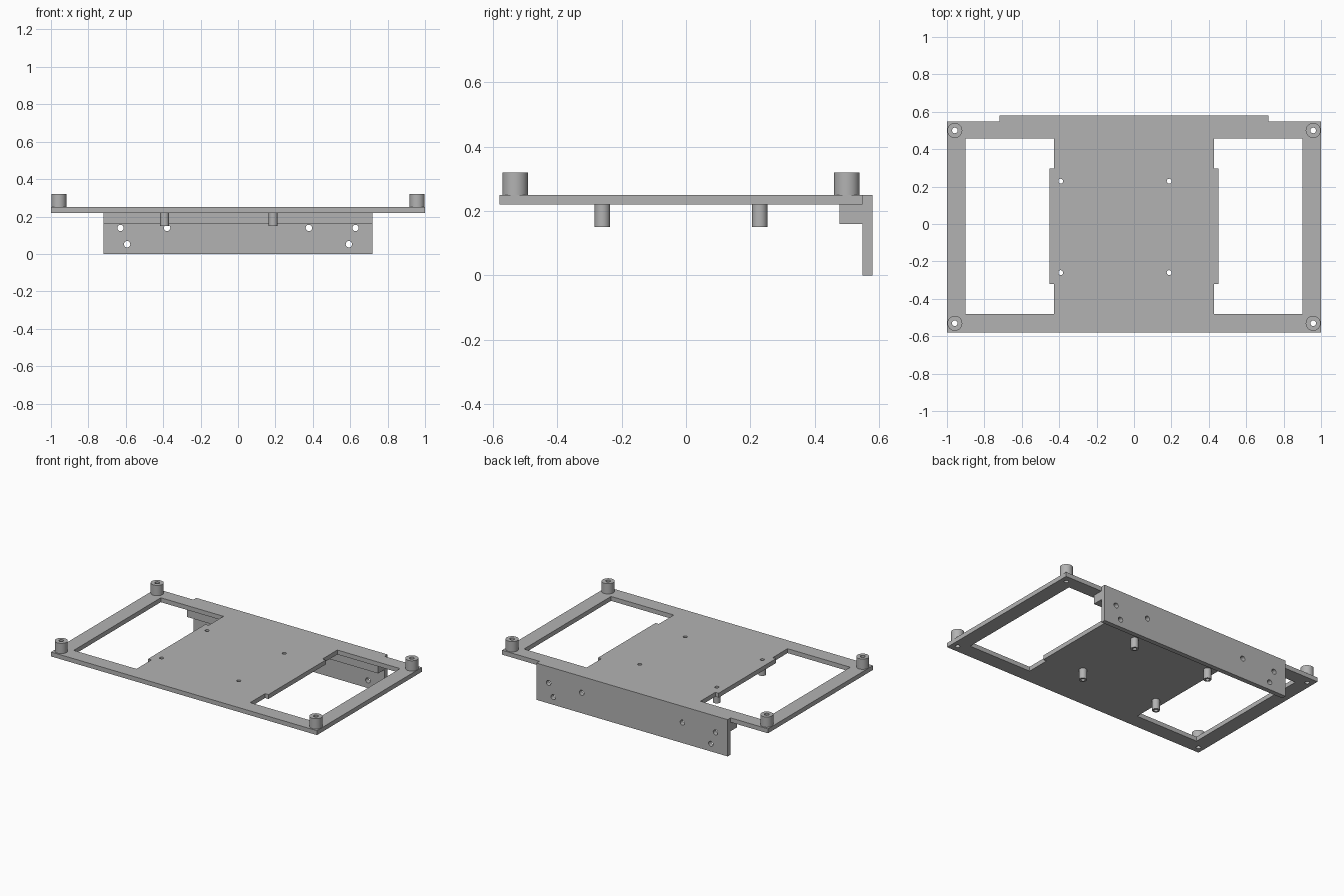
import bpy, bmesh, math
from mathutils import Matrix

default = bpy.data.objects.get("Cube")
if default:
    bpy.data.objects.remove(default, do_unlink=True)

# One grey for the whole part
grey = bpy.data.materials.new("mid_grey")
grey.use_nodes = True
COLOUR = (0.45, 0.45, 0.45, 1)
grey.diffuse_color = COLOUR
grey.node_tree.nodes["Principled BSDF"].inputs["Base Color"].default_value = COLOUR


def rect(x0, x1, y0, y1):
    return [(x0, y0), (x1, y0), (x1, y1), (x0, y1)]


def circle(x, y, r, n=32):
    return [(x + r * math.cos(math.tau * i / n), y + r * math.sin(math.tau * i / n))
            for i in range(n)]


def slab(name, loops, low, high, upright=False):
    """Extrude an outline with holes between two levels of z (or of y when upright)."""
    curve = bpy.data.curves.new(name + "_profile", "CURVE")
    curve.dimensions = "2D"
    curve.fill_mode = "BOTH"
    curve.extrude = (high - low) / 2
    for loop in loops:
        spline = curve.splines.new("POLY")
        spline.points.add(len(loop) - 1)
        for point, (x, y) in zip(spline.points, loop):
            point.co = (x, y, 0, 1)
        spline.use_cyclic_u = True
    helper = bpy.data.objects.new(name + "_profile", curve)
    bpy.context.collection.objects.link(helper)
    bpy.context.view_layer.update()
    deps = bpy.context.evaluated_depsgraph_get()
    mesh = bpy.data.meshes.new_from_object(helper.evaluated_get(deps))
    mesh.name = name
    bpy.data.objects.remove(helper, do_unlink=True)
    bpy.data.curves.remove(curve)

    # Weld caps to walls and place the solid
    bm = bmesh.new()
    bm.from_mesh(mesh)
    bmesh.ops.remove_doubles(bm, verts=bm.verts, dist=0.0001)
    middle = (low + high) / 2
    if upright:
        bm.transform(Matrix.Translation((0, middle, 0)) @ Matrix.Rotation(math.pi / 2, 4, "X"))
    else:
        bm.transform(Matrix.Translation((0, 0, middle)))
    bmesh.ops.recalc_face_normals(bm, faces=bm.faces)
    bm.to_mesh(mesh)
    bm.free()
    mesh.materials.clear()
    mesh.materials.append(grey)

    obj = bpy.data.objects.new(name, mesh)
    bpy.context.collection.objects.link(obj)
    bpy.ops.object.select_all(action="DESELECT")
    obj.select_set(True)
    bpy.context.view_layer.objects.active = obj
    bpy.ops.object.shade_smooth_by_angle(angle=math.radians(30))
    return obj


BOTTOM, TOP = 0.22, 0.25
BACK = 0.548
corners = [(x, y) for x in (-0.958, 0.958) for y in (-0.531, 0.5)]
standoffs = [(x, y) for x in (-0.392, 0.188) for y in (-0.26, 0.229)]

# Base plate with two stepped windows and screw holes
plate = [rect(-1, 1, -0.58, BACK)]
for s in (-1, 1):
    window = [(0.9, -0.48), (0.428, -0.48), (0.428, -0.32), (0.453, -0.32),
              (0.453, 0.296), (0.428, 0.296), (0.428, 0.456), (0.9, 0.456)]
    plate.append([(s * x, y) for x, y in window])
plate += [circle(x, y, 0.015) for x, y in corners]
plate += [circle(x, y, 0.013) for x, y in standoffs]
slab("base_plate", plate, BOTTOM, TOP)

# Corner posts above the plate
for i, (x, y) in enumerate(corners):
    slab(f"corner_post_{i + 1}", [circle(x, y, 0.04), circle(x, y, 0.015)], TOP, 0.32)

# Thin standoffs below the plate
for i, (x, y) in enumerate(standoffs):
    slab(f"lower_standoff_{i + 1}", [circle(x, y, 0.024), circle(x, y, 0.013)], 0.15, BOTTOM)

# Rear mounting flange with screw holes, and the ledge that stiffens it
flange = [rect(-0.72, 0.72, 0, TOP)]
for s in (-1, 1):
    flange += [circle(s * x, z, 0.017) for x, z in ((0.628, 0.139), (0.379, 0.139), (0.593, 0.052))]
slab("rear_flange", flange, BACK, 0.58, upright=True)
slab("flange_ledge", [rect(-0.72, 0.72, 0.478, BACK)], 0.16, BOTTOM)
